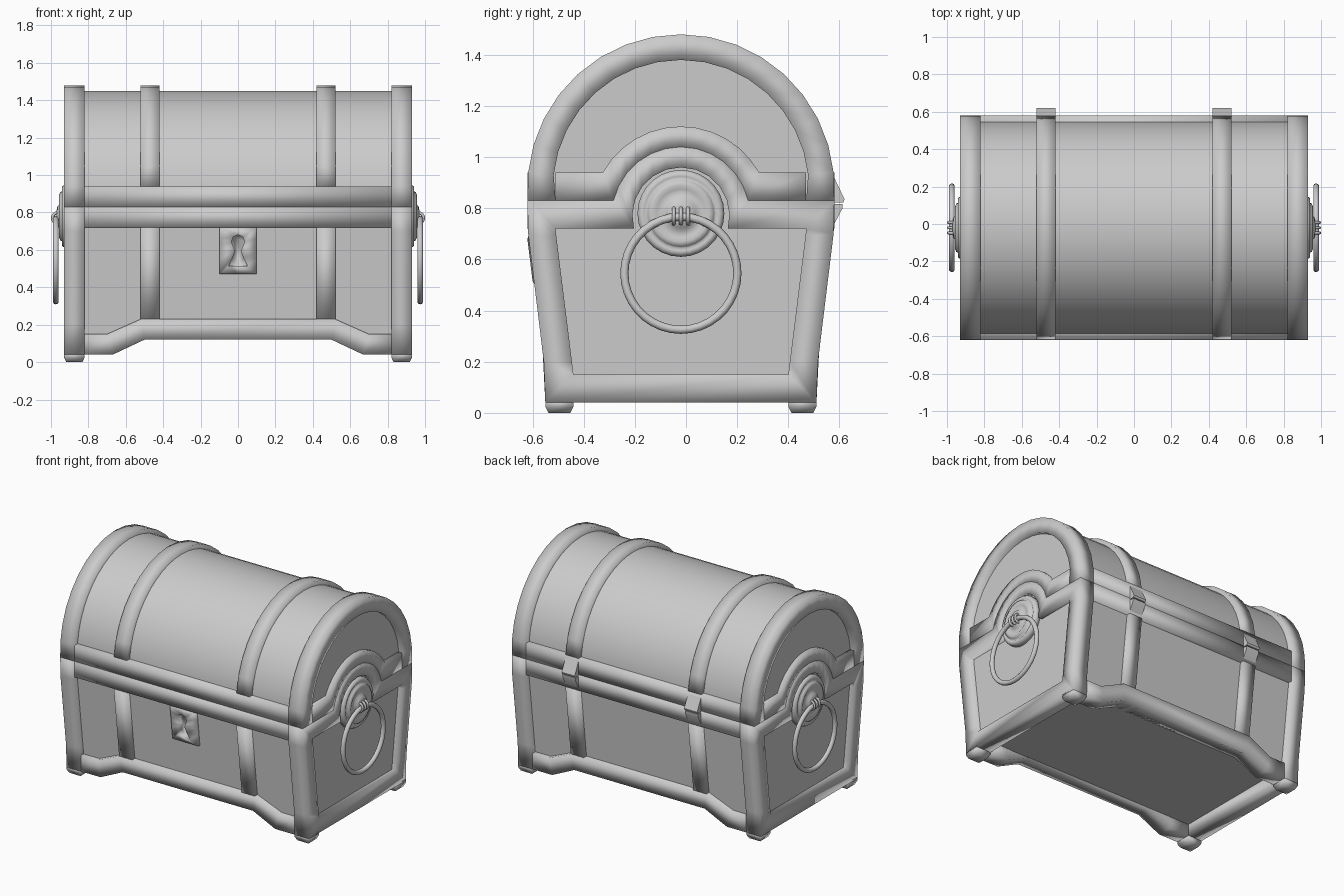
import bpy, bmesh
from math import sin, cos, pi, radians, asin

if "Cube" in bpy.data.objects:
    bpy.data.objects.remove(bpy.data.objects["Cube"])

CY = -0.02          # depth centre of the box
HX = 0.93           # half width
PANEL = 0.03        # how far panels sit behind the frame
BAR = 0.11          # frame bar thickness


def half_depth(z):
    k = min(max((z - 0.15) / 0.57, 0), 1)
    return 0.53 + 0.07 * k


def sweep(name, sections, closed=False, sharp=False):
    """Join equal-length cross-section loops into a skin; cap the ends if open."""
    bm = bmesh.new()
    rows = [[bm.verts.new(p) for p in s] for s in sections]
    pairs = list(zip(rows, rows[1:]))
    if closed:
        pairs.append((rows[-1], rows[0]))
    else:
        bm.faces.new(rows[0])
        bm.faces.new(rows[-1])
    n = len(rows[0])
    for a, b in pairs:
        for i in range(n):
            j = (i + 1) % n
            bm.faces.new((a[i], a[j], b[j], b[i]))
    bmesh.ops.recalc_face_normals(bm, faces=bm.faces)
    me = bpy.data.meshes.new(name)
    bm.to_mesh(me)
    bm.free()
    ob = bpy.data.objects.new(name, me)
    bpy.context.collection.objects.link(ob)
    me.polygons.foreach_set("use_smooth", [True] * len(me.polygons))
    if sharp:
        bpy.ops.object.select_all(action='DESELECT')
        ob.select_set(True)
        bpy.context.view_layer.objects.active = ob
        bpy.ops.object.shade_smooth_by_angle(angle=radians(30))
    return ob


def on_end(s):
    return lambda u, v, t: (s * (HX - t), CY + u, v)


def on_face(s):
    return lambda u, v, t: (u, CY + s * (half_depth(v) - t), v)


def band(name, outer, inner, place, t0=0.0, t1=BAR, closed=False):
    """Square bar following two parallel paths drawn on one side of the chest."""
    secs = [[place(*o, t0), place(*o, t1), place(*i, t1), place(*i, t0)]
            for o, i in zip(outer, inner)]
    return sweep(name, secs, closed)


def arc(r, zc, a0, a1, n):
    """Arc in the y-z plane running from the left (-y) to the right."""
    return [(-r * cos(a0 + (a1 - a0) * k / n), zc + r * sin(a0 + (a1 - a0) * k / n))
            for k in range(n + 1)]


def hump(r, z, n=12):
    """Horizontal edge at height z that rises over the handle boss."""
    a = asin((z - 0.77) / r)
    return [(-0.49, z)] + arc(r, 0.77, a, pi - a, n) + [(0.49, z)]


# Core: panels of body and lid
prof = [(-0.50, 0.12), (-0.50, 0.15), (-0.57, 0.72)]
prof += arc(0.57, 0.88, 0, pi, 24) + [(0.57, 0.72), (0.50, 0.15), (0.50, 0.12)]
sweep("panel_core", [[(x, CY + y, z) for y, z in prof] for x in (-0.90, 0.90)], sharp=True)

# Lid arches
for x0, x1, nm in ((0.82, 0.93, "lid_end_arch"), (0.42, 0.52, "lid_strap")):
    for s in (1, -1):
        outer, inner = arc(0.60, 0.88, 0.1, pi - 0.1, 16), arc(0.50, 0.88, 0.1, pi - 0.1, 16)
        if x0 > 0.8:
            outer = [(-0.6, 0.83)] + outer + [(0.6, 0.83)]
            inner = [(-0.49, 0.83)] + inner + [(0.49, 0.83)]
        band(nm, outer, inner, on_end(s), HX - x1, HX - x0)

# End frames, rails and feet
for s in (1, -1):
    band("lid_end_rail", hump(0.35, 0.94), hump(0.27, 0.83), on_end(s))
    top_o, top_i = hump(0.27, 0.83), hump(0.19, 0.72)
    top_o[0], top_o[-1] = (-0.60, 0.83), (0.60, 0.83)
    low_o = [(0.597, 0.70), (0.536, 0.20), (0.53, 0.04)]
    low_i = [(0.487, 0.69), (0.426, 0.20), (0.42, 0.15)]
    flip = lambda pts: [(-u, v) for u, v in reversed(pts)]
    band("body_end_frame", top_o + low_o + flip(low_o),
         top_i + low_i + flip(low_i), on_end(s), closed=True)
    for f in (1, -1):
        def foot_loop(z, d):
            return [(s * x, CY + f * y, z) for x, y in
                    ((0.82 + d, 0.42 + d), (HX - d, 0.42 + d),
                     (HX - d, 0.53 - d), (0.82 + d, 0.53 - d))]
        sweep("foot", [foot_loop(0.05, 0), foot_loop(0.025, 0), foot_loop(0, 0.012)])

# Front and back frames
for f in (-1, 1):
    place = on_face(f)
    for nm, zt, zb in (("lid_rail", 0.94, 0.83), ("body_top_rail", 0.83, 0.72)):
        band(nm, [(-0.82, zt), (0.82, zt)], [(-0.82, zb), (0.82, zb)], place)
    up = [(-0.82, 0.15), (-0.70, 0.15), (-0.52, 0.23), (0.52, 0.23), (0.70, 0.15), (0.82, 0.15)]
    lo = [(-0.82, 0.04), (-0.67, 0.04), (-0.50, 0.12), (0.50, 0.12), (0.67, 0.04), (0.82, 0.04)]
    band("body_bottom_rail", up, lo, place)
    for s in (1, -1):
        band("body_post", [(s * 0.52, 0.73), (s * 0.52, 0.21)],
             [(s * 0.42, 0.73), (s * 0.42, 0.21)], place)

# Hinges on the back
for s in (1, -1):
    for nm, pts in (("hinge_upper", ((0.57, 0.94), (0.62, 0.835), (0.615, 0.822), (0.57, 0.822))),
                    ("hinge_lower", ((0.57, 0.72), (0.612, 0.80), (0.612, 0.816), (0.57, 0.816)))):
        sweep(nm, [[(s * x, y, z) for y, z in pts] for x in (0.42, 0.52)], sharp=True)

# Lock plate with a keyhole
hole = [(0, .68), (.025, .67), (.036, .645), (.022, .61), (.015, .595), (.03, .555), (.05, .515), (0, .515)]
edge = [(0, .72), (.1, .72), (.1, .66), (.1, .62), (.1, .595), (.1, .55), (.1, .47), (0, .47)]
mirror = lambda pts: pts + [(-u, v) for u, v in reversed(pts[1:-1])]
hole, edge = mirror(hole), mirror(edge)
front = on_face(-1)
sweep("lock_plate", [[front(u, v, t) for u, v in loop] for loop, t in
                     ((edge, 0.04), (edge, 0.015), (hole, -0.005), (hole, 0.025))])

# Handles: turned boss, ring and three staples
boss = [(.17, .89), (.17, .925), (.16, .94), (.145, .942), (.135, .935), (.13, .95),
        (.11, .958), (.095, .95), (.065, .95), (.055, .965), (.03, .97)]
for s in (1, -1):
    sweep("handle_boss", [[(s * x, CY + r * cos(2 * pi * k / 28), 0.78 + r * sin(2 * pi * k / 28))
                           for k in range(28)] for r, x in boss])

    def torus(name, loc, rot, major, minor, segs):
        bpy.ops.mesh.primitive_torus_add(location=loc, rotation=rot, major_radius=major,
                                         minor_radius=minor, major_segments=segs, minor_segments=10)
        bpy.context.object.name = name
        bpy.ops.object.shade_smooth()
    torus("handle_ring", (s * 0.974, CY, 0.546), (0, pi / 2, 0), 0.221, 0.016, 36)
    for dy in (-0.028, 0, 0.028):
        torus("handle_staple", (s * 0.962, CY + dy, 0.77), (pi / 2, 0, 0), 0.03, 0.008, 16)
